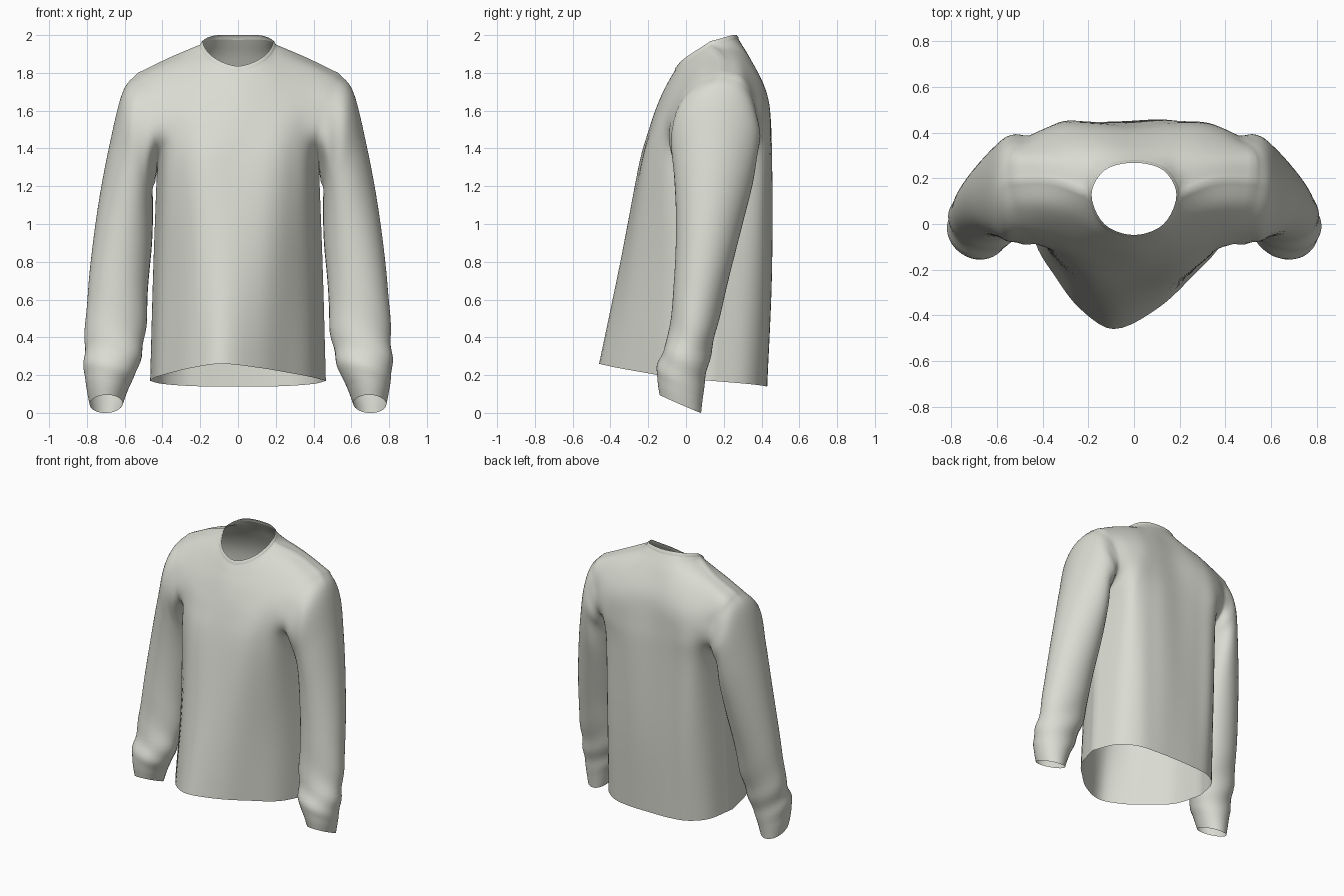
import bpy, bmesh, math
from mathutils import Vector

if "Cube" in bpy.data.objects:
    bpy.data.objects.remove(bpy.data.objects["Cube"])

STEPS = 6      # samples per control span
NU = 20        # columns per half panel (even, so the neck corner is sampled)
TOP = 6        # index of the neck and shoulder row

fabric = bpy.data.materials.new("off_white_fabric")
fabric.diffuse_color = (0.70, 0.71, 0.64, 1)
fabric.use_nodes = True
fabric.node_tree.nodes["Principled BSDF"].inputs["Base Color"].default_value = fabric.diffuse_color

# Half-panel control rows from centre line to side:
# hem, waist, armpit, chest, upper chest, below shoulder, neck + shoulder
FRONT = [
    [(0, -.46, .26), (.17, -.37, .24), (.30, -.23, .215), (.41, -.08, .19), (.465, .13, .17)],
    [(0, -.36, .77), (.16, -.31, .75), (.29, -.20, .74), (.395, -.06, .73), (.45, .14, .72)],
    [(0, -.26, 1.28), (.16, -.24, 1.28), (.29, -.18, 1.28), (.38, -.09, 1.28), (.43, .13, 1.27)],
    [(0, -.20, 1.50), (.15, -.185, 1.50), (.27, -.155, 1.50), (.36, -.115, 1.49), (.425, -.08, 1.46)],
    [(0, -.135, 1.67), (.14, -.12, 1.67), (.26, -.09, 1.67), (.37, -.06, 1.66), (.46, -.04, 1.65)],
    [(0, -.09, 1.76), (.15, -.055, 1.785), (.25, .02, 1.835), (.38, .065, 1.82), (.50, .07, 1.765)],
    [(0, -.06, 1.81), (.138, -.01, 1.86), (.20, .13, 1.95), (.36, .19, 1.882), (.53, .19, 1.80)],
]
BACK = [
    [(0, .43, .14), (.17, .425, .14), (.30, .40, .145), (.41, .31, .155), (.465, .13, .17)],
    [(0, .445, .72), (.17, .45, .72), (.30, .43, .72), (.40, .33, .72), (.45, .14, .72)],
    [(0, .44, 1.28), (.17, .455, 1.28), (.30, .44, 1.28), (.385, .36, 1.27), (.43, .13, 1.27)],
    [(0, .435, 1.50), (.17, .45, 1.50), (.29, .45, 1.50), (.38, .42, 1.50), (.45, .37, 1.46)],
    [(0, .415, 1.70), (.16, .425, 1.70), (.28, .42, 1.70), (.39, .395, 1.68), (.48, .36, 1.65)],
    [(0, .345, 1.865), (.14, .34, 1.87), (.26, .30, 1.88), (.38, .30, 1.835), (.53, .30, 1.765)],
    [(0, .28, 1.975), (.138, .245, 1.975), (.20, .13, 1.95), (.36, .19, 1.882), (.53, .19, 1.80)],
]
# Sleeve rings: inner point, outer point, vector from centre to front; the last is the cuff opening
SLEEVE = [
    ((.45, .14, 1.20), (.61, .165, 1.70), (0, -.235, 0)),
    ((.45, .15, 1.08), (.68, .145, 1.42), (0, -.21, 0)),
    ((.455, .125, .90), (.74, .12, 1.10), (0, -.175, 0)),
    ((.475, .085, .68), (.785, .08, .75), (0, -.145, 0)),
    ((.49, .035, .42), (.81, .03, .42), (0, -.125, 0)),
    ((.53, -.02, .24), (.815, -.02, .24), (0, -.13, .02)),
    ((.58, -.03, .13), (.80, -.03, .12), (0, -.12, .04)),
    ((.61, -.03, .05), (.785, -.03, .045), (0, -.11, .048)),
]


def spline(pts, t):
    """Catmull-Rom curve through the points, t in point indices."""
    p = [2 * pts[0] - pts[1]] + list(pts) + [2 * pts[-1] - pts[-2]]
    i = min(max(int(t), 0), len(pts) - 2)
    f = t - i
    a, b, c, d = p[i:i + 4]
    return .5 * (2 * b + (c - a) * f + (2 * a - 5 * b + 4 * c - d) * f * f + (3 * b - a - 3 * c + d) * f ** 3)


def curve(pts, t, k, w, beyond=()):
    """Spline that turns into a corner at point k as w goes to 1; beyond steers the first part."""
    split = spline(pts[:k + 1] + list(beyond), t) if t <= k else spline(pts[k:], t - k)
    return spline(pts, t).lerp(split, w)


def panel_point(grid, s, u, v):
    column = []
    for row in grid:
        pts = [Vector(p) for p in row]
        a, b = pts[1], pts[2]
        round_neck = Vector((a.x, 2 * b.y - a.y, 2 * b.z - a.z))
        pts.insert(0, Vector((-a.x, a.y, a.z)))
        column.append(curve(pts, 4 * u + 1, 3, (v / TOP) ** 6, [round_neck]))
    p = curve(column, v, 2, u ** 4)
    p.x *= s
    # off-centre drape and soft vertical folds in the lower body
    fade = max(0, 1 - v / 3)
    if grid is FRONT:
        p.x -= .09 * (1 - u) * fade
    p.y += .010 * math.sin(9 * s * u + 1) * (1 - u * u) * math.sin(math.pi * min(v, 3.6) / 3.6)
    return p


def add_grid(bm, rows, flip):
    vs = [[bm.verts.new(p) for p in r] for r in rows]
    for i in range(len(vs) - 1):
        for j in range(len(vs[0]) - 1):
            f = [vs[i][j], vs[i][j + 1], vs[i + 1][j + 1], vs[i + 1][j]]
            bm.faces.new(f[::-1] if flip else f)


def finish(name, bm):
    bmesh.ops.remove_doubles(bm, verts=bm.verts, dist=2e-4)
    for f in bm.faces:
        f.smooth = True
    me = bpy.data.meshes.new(name)
    bm.to_mesh(me)
    bm.free()
    me.materials.append(fabric)
    ob = bpy.data.objects.new(name, me)
    bpy.context.collection.objects.link(ob)


# Armhole loop, from the armpit up the front and down the back, with angles by arc length
levels = [2 + i / STEPS for i in range((TOP - 2) * STEPS + 1)]
armhole = [panel_point(FRONT, 1, 1, v) for v in levels]
armhole += [panel_point(BACK, 1, 1, v) for v in levels[-2::-1]]
NT = len(armhole) - 1
lengths = [0]
for p, q in zip(armhole, armhole[1:]):
    lengths.append(lengths[-1] + (q - p).length)
half = lengths[NT // 2]
angles = [math.pi * (d / half if d <= half else 1 + (d - half) / (lengths[-1] - half)) for d in lengths]


def sleeve_point(s, i, t):
    a = angles[i]
    ring, mids = [armhole[i]], [sum(armhole[:-1], Vector()) / NT]
    for inner, outer, front in SLEEVE:
        inner, outer, front = Vector(inner), Vector(outer), Vector(front)
        mids.append((inner + outer) / 2)
        ring.append(mids[-1] + (inner - outer) / 2 * math.cos(a) + front * math.sin(a))
    p, c = spline(ring, t), spline(mids, t)
    # gathers above the cuff and creases around the armpit
    k = .04 * math.exp(-((t - 5.5) / .8) ** 2) * math.sin(6 * t + 3 * math.sin(a + s) + 1)
    k += .05 * min(1, 2 * t) * math.exp(-((t - .6) / .6) ** 2) * math.sin(5 * a + 3 * t) * (.5 + .5 * math.cos(a))
    p = c + (p - c) * (1 + k)
    p.x *= s
    return p


def sleeve_rows(s, t0, t1, n):
    return [[sleeve_point(s, i, t0 + (t1 - t0) * r / n) for i in range(NT + 1)] for r in range(n + 1)]


# Torso panels with the sleeves joined to the armholes
bm = bmesh.new()
for s in (1, -1):
    for grid in (FRONT, BACK):
        rows = [[panel_point(grid, s, j / NU, i / STEPS) for j in range(NU + 1)]
                for i in range(TOP * STEPS + 1)]
        add_grid(bm, rows, (s > 0) != (grid is FRONT))
    add_grid(bm, sleeve_rows(s, 0, 7, 7 * STEPS), s > 0)
finish("torso_and_sleeves", bm)

# Cuffs
for s, side in ((1, "right"), (-1, "left")):
    bm = bmesh.new()
    add_grid(bm, sleeve_rows(s, 7, 8, 4), s > 0)
    finish("cuff_" + side, bm)

# Collar band rising from the neckline, lower at the sides
bm = bmesh.new()
for s in (1, -1):
    for grid in (FRONT, BACK):
        line = [panel_point(grid, s, j / NU, TOP) for j in range(NU // 2 + 1)]
        rows = []
        for scale, rise in ((1, 0), (.98, .014), (.93, .026)):
            rows.append([Vector((p.x * scale, .11 + (p.y - .11) * scale,
                                 p.z + rise * (1 - 8 * p.x ** 2))) for p in line])
        add_grid(bm, rows, (s > 0) != (grid is FRONT))
finish("collar", bm)
